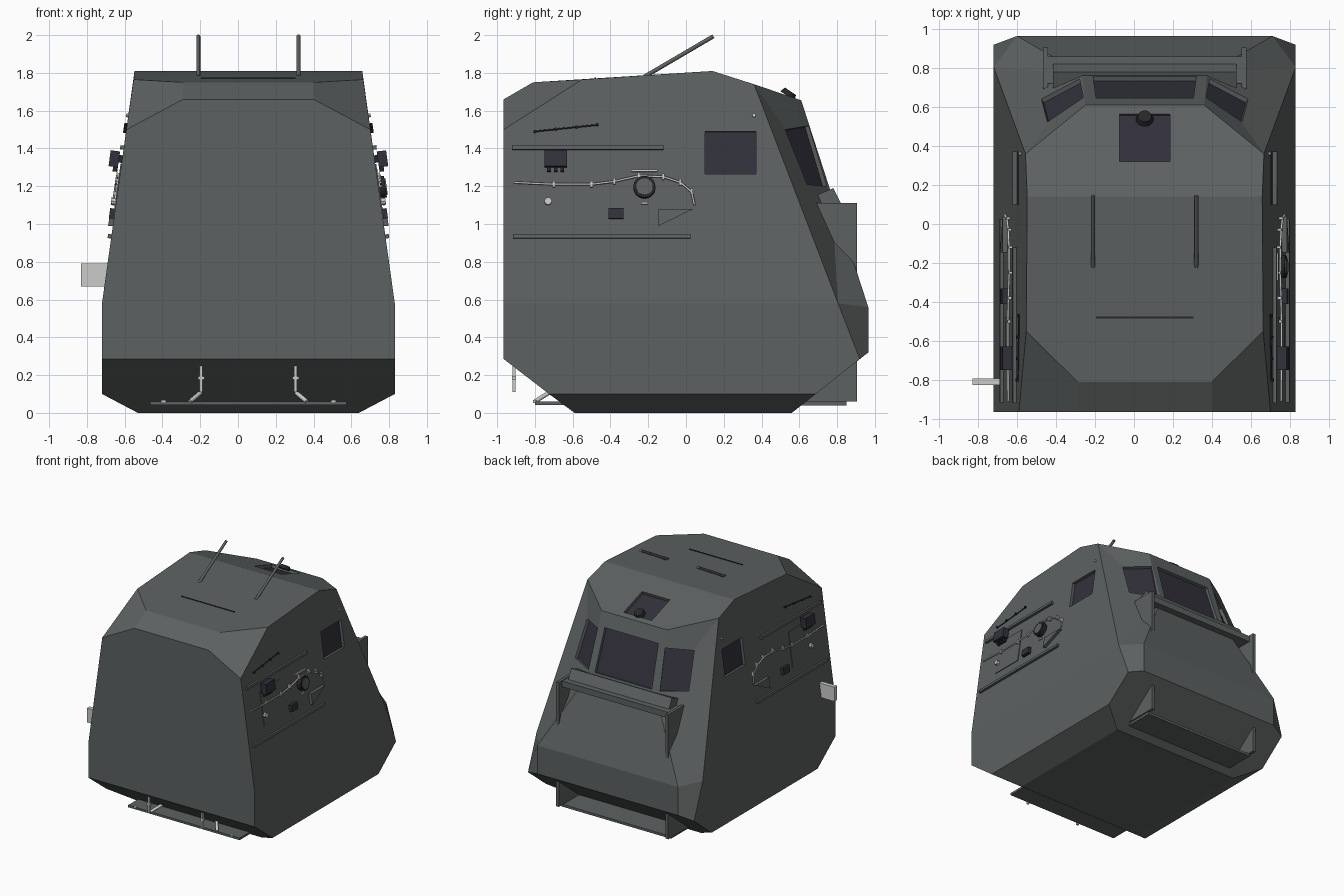
import bpy, bmesh, math
from mathutils import Vector
from mathutils.bvhtree import BVHTree

if "Cube" in bpy.data.objects:
    bpy.data.objects.remove(bpy.data.objects["Cube"])

CX = 0.055      # centre line of the cabin
TILT = 0.139    # inward lean of the side walls


def material(name, rgb):
    m = bpy.data.materials.new(name)
    m.use_nodes = True
    m.diffuse_color = (*rgb, 1)
    m.node_tree.nodes["Principled BSDF"].inputs["Base Color"].default_value = (*rgb, 1)
    return m


HULL = material("hull_grey", (0.11, 0.12, 0.12))
GLASS = material("dark_glass", (0.032, 0.031, 0.045))
DARK = material("dark_metal", (0.02, 0.02, 0.024))
LIGHT = material("light_grey", (0.6, 0.6, 0.59))


def finish(name, bm, mat):
    bmesh.ops.recalc_face_normals(bm, faces=bm.faces[:])
    me = bpy.data.meshes.new(name)
    bm.to_mesh(me)
    bm.free()
    me.materials.append(mat)
    ob = bpy.data.objects.new(name, me)
    bpy.context.collection.objects.link(ob)
    return ob


def prism(name, pts, push, mat):
    """Polygon extruded along the vector push."""
    bm = bmesh.new()
    face = bm.faces.new([bm.verts.new(p) for p in pts])
    new = bmesh.ops.extrude_face_region(bm, geom=[face], use_keep_orig=True)["geom"]
    bmesh.ops.translate(bm, vec=push, verts=[v for v in new if isinstance(v, bmesh.types.BMVert)])
    return finish(name, bm, mat)


def box(name, loc, size, mat, tilt=0):
    bm = bmesh.new()
    bmesh.ops.create_cube(bm, size=1)
    bmesh.ops.scale(bm, vec=size, verts=bm.verts)
    ob = finish(name, bm, mat)
    ob.location, ob.rotation_euler.y = loc, tilt
    return ob


def tube(name, pts, radius, mat, res=2):
    cu = bpy.data.curves.new(name, "CURVE")
    cu.dimensions, cu.bevel_depth, cu.bevel_resolution = "3D", radius, res
    cu.use_fill_caps = True
    sp = cu.splines.new("POLY")
    sp.points.add(len(pts) - 1)
    for p, co in zip(sp.points, pts):
        p.co = (*co, 1)
    cu.materials.append(mat)
    ob = bpy.data.objects.new(name, cu)
    bpy.context.collection.objects.link(ob)
    return ob


def wall(s, y, z, out=0):
    """Point on the side wall s, moved outward."""
    return Vector((CX + s * (0.775 - (z - 0.58) * 0.14 + out), y, z))


def side_box(name, s, y, z, sy, sz, depth, mat, off=0):
    return box(name, wall(s, y, z, depth / 2 - 0.003 + off), (depth, sy, sz), mat, -s * TILT)


def side_disc(name, s, y, z, radius, depth, mat, sides=32):
    bm = bmesh.new()
    bmesh.ops.create_cone(bm, cap_ends=True, segments=sides, radius1=radius, radius2=radius, depth=depth)
    ob = finish(name, bm, mat)
    ob.location = wall(s, y, z, depth / 2 - 0.003)
    ob.rotation_euler.y = math.pi / 2 - s * TILT
    return ob


# Cabin shell: half-width, depth, height of each corner
CORNERS = {
    "a": (0.585, -0.59, 0), "b": (0.585, 0.56, 0), "c": (0.775, -0.725, 0.1),
    "d": (0.775, 0.687, 0.1), "e": (0.775, -0.965, 0.285), "f": (0.775, -0.965, 0.58),
    "g": (0.646, -0.965, 1.5), "h": (0.345, -0.965, 1.66), "i": (0.345, -0.81, 1.75),
    "j": (0.608, -0.55, 1.765), "k": (0.603, 0.14, 1.81), "l": (0.612, 0.36, 1.74),
    "m": (0.305, 0.61, 1.655), "n": (0.32, 0.77, 1.16), "o": (0.655, 0.965, 0.56),
    "p": (0.655, 0.965, 0.32), "q": (0.775, 0.92, 0.285), "r": (0.775, 0.805, 0.58)}
bm = bmesh.new()
vert = {(k, s): bm.verts.new((CX + s * x, y, z)) for k, (x, y, z) in CORNERS.items() for s in (1, -1)}
for loop in "cdqrfe frlkjg abdc gjih lmn lnr nor opqr".split():      # one per side
    for s in (1, -1):
        bm.faces.new([vert[k, s] for k in loop])
for loop in "ab ace efgh hi ijk klm mno op pqdb".split():            # across the middle
    bm.faces.new([vert[k, 1] for k in loop] + [vert[k, -1] for k in reversed(loop)])
shell = finish("cabin_shell", bm, HULL)
bm = bmesh.new()
bm.from_mesh(shell.data)
bmesh.ops.triangulate(bm, faces=bm.faces[:])
tree = BVHTree.FromBMesh(bm)
bm.free()


# Recessed windows
def window(name, rough, ray):
    ray = Vector(ray)
    pts = [tree.ray_cast(Vector(p) - ray * 3, ray)[0] for p in rough]
    n = (pts[2] - pts[0]).cross(pts[3] - pts[1]).normalized()
    if n.dot(ray) > 0:
        n = -n
    cutter = prism("cutter", [p + n * 0.06 for p in pts], -n * 0.09, HULL)
    mod = shell.modifiers.new(name, "BOOLEAN")
    mod.operation, mod.solver, mod.object = "DIFFERENCE", "EXACT", cutter
    bpy.context.view_layer.objects.active = shell
    bpy.ops.object.modifier_apply(modifier=name)
    bpy.data.objects.remove(cutter)
    prism(name, [p - n * 0.032 for p in pts], n * 0.008, GLASS)


window("windscreen_middle", [(CX + x, 0, z) for x, z in
       ((-0.25, 1.54), (0.25, 1.54), (0.265, 1.2), (-0.265, 1.2))], (0, -1, 0))
for s, side in ((1, "left"), (-1, "right")):
    window("windscreen_" + side, [(CX + s * x, 0, z) for x, z in
           ((0.315, 1.52), (0.5, 1.5), (0.53, 1.21), (0.335, 1.2))], (0, -1, 0))
    window("side_window_" + side, [(CX, y, z) for y, z in
           ((0.1, 1.49), (0.37, 1.49), (0.37, 1.265), (0.1, 1.265))], (-s, 0, 0))
window("roof_window", [(CX + x, y, 0) for x, y in
       ((-0.13, 0.32), (0.13, 0.32), (0.13, 0.565), (-0.13, 0.565))], (0, 0, -1))

# Roof: hatch knob, aerials and seam
bm = bmesh.new()
bmesh.ops.create_cone(bm, cap_ends=True, segments=24, radius1=0.045, radius2=0.035, depth=0.03)
knob = finish("roof_knob", bm, DARK)
knob.location, knob.rotation_euler.x = (CX, 0.545, 1.69), -0.6
for s in (1, -1):
    tube("aerial", [(CX + s * 0.265, -0.22, 1.78), (CX + s * 0.265, 0.145, 1.994)], 0.011, HULL)
box("roof_seam", (CX, -0.48, 1.771), (0.5, 0.008, 0.008), DARK)

# Nose shelf, brackets and step
for s in (1, -1):
    prism("nose_bracket", [(CX + s * 0.51 - 0.0125, y, z) for y, z in
          ((0.68, 1.11), (0.905, 1.11), (0.905, 0.06), (0.6, 0.06))], Vector((0.025, 0, 0)), HULL)
prism("nose_sill", [(CX - 0.47, y, z) for y, z in
      ((0.66, 1.14), (0.78, 1.19), (0.82, 1.11), (0.7, 1.08))], Vector((0.94, 0, 0)), HULL)
box("nose_shelf", (CX, 0.79, 1.08), (1.0, 0.14, 0.05), HULL)
box("nose_step", (CX, 0.725, 0.05), (1.02, 0.25, 0.02), HULL)

# Rear step with its arms and hanging rods
box("rear_step", (CX, -0.7, 0.05), (1.04, 0.2, 0.018), HULL)
for s in (1, -1):
    x = CX + s * 0.25
    box("rear_rod", (x, -0.91, 0.18), (0.016, 0.016, 0.14), LIGHT)
    box("rear_rod_clip", (x, -0.91, 0.185), (0.035, 0.02, 0.016), LIGHT)
    tube("step_arm", [(x + s * 0.06, -0.8, 0.06), (x, -0.72, 0.11)], 0.012, LIGHT)
    box("step_bolt", (CX + s * 0.45, -0.8, 0.06), (0.025, 0.02, 0.015), LIGHT)

# Fittings repeated on both side walls
CABLE = ((-0.91, 1.22), (-0.7, 1.21), (-0.5, 1.21), (-0.38, 1.225), (-0.25, 1.255),
         (-0.12, 1.25), (-0.03, 1.22), (0.03, 1.17), (0.045, 1.1))
for s in (1, -1):
    side_box("upper_rail", s, -0.52, 1.405, 0.8, 0.022, 0.022, HULL)
    side_box("lower_rail", s, -0.445, 0.935, 0.94, 0.022, 0.022, HULL)
    side_box("wall_panel", s, -0.615, 1.175, 0.27, 0.29, 0.008, HULL)
    side_box("junction_box", s, -0.69, 1.345, 0.12, 0.085, 0.05, GLASS, 0.02)
    side_box("junction_mount", s, -0.69, 1.345, 0.06, 0.04, 0.03, DARK)
    for k in range(3):
        side_box("junction_plug", s, -0.725 + k * 0.035, 1.29, 0.02, 0.025, 0.025, DARK, 0.02)
    side_box("small_box", s, -0.37, 1.055, 0.08, 0.055, 0.03, GLASS)
    tube("cable", [wall(s, y, z, 0.015) for y, z in CABLE], 0.006, LIGHT)
    for y, z in CABLE[1:-1]:
        side_box("cable_clip", s, y, z, 0.014, 0.032, 0.022, LIGHT)
    side_disc("tap", s, -0.73, 1.12, 0.02, 0.03, LIGHT, 8)
    prism("wall_wedge", [wall(s, y, z, -0.005) for y, z in
          ((-0.145, 1.08), (0.04, 1.08), (-0.145, 0.99))], Vector((s * 0.03, 0, 0)), HULL)
    tube("upper_strip", [wall(s, -0.8, 1.49, 0.003), wall(s, -0.47, 1.525, 0.003)], 0.004, DARK)
    for k in range(4):
        side_disc("strip_stud", s, -0.8 + k * 0.11, 1.49 + k * 0.012, 0.008, 0.018, DARK, 8)
    side_disc("window_stud", s, 0.36, 1.575, 0.01, 0.015, LIGHT, 8)

# Porthole with label bar on the left wall
side_disc("porthole_rim", 1, -0.22, 1.195, 0.058, 0.04, DARK)
side_disc("porthole_cap", 1, -0.22, 1.195, 0.044, 0.046, HULL)
side_box("porthole_label", 1, -0.22, 1.283, 0.14, 0.012, 0.012, LIGHT)
side_box("porthole_tag", 1, -0.22, 1.11, 0.035, 0.012, 0.012, LIGHT)

# Pale plate standing out from the right wall
box("marker_plate", (-0.76, -0.81, 0.73), (0.14, 0.035, 0.12), LIGHT)
